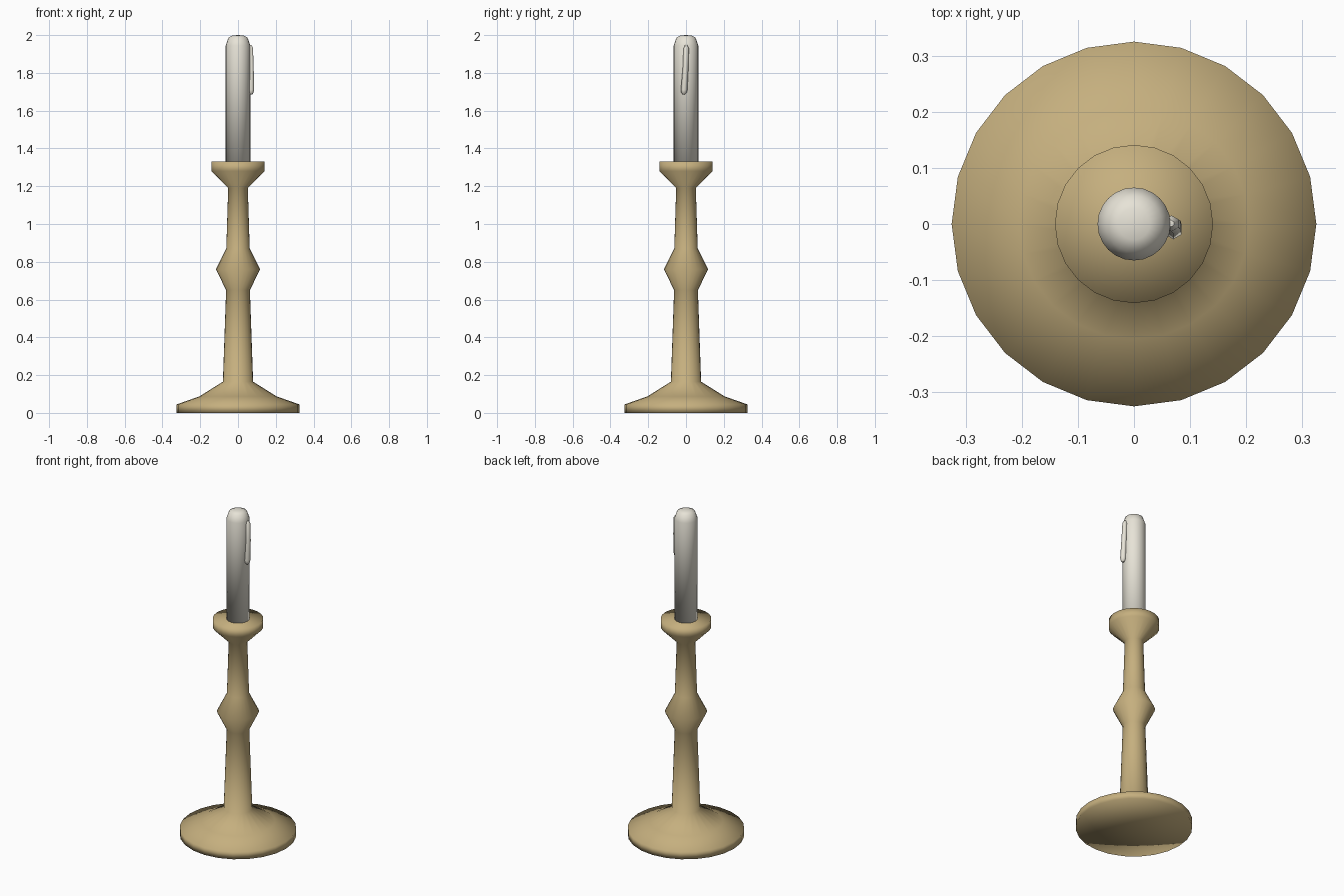
import bpy, bmesh, math

if "Cube" in bpy.data.objects:
    bpy.data.objects.remove(bpy.data.objects["Cube"])


def material(name, rgb):
    mat = bpy.data.materials.new(name)
    mat.diffuse_color = (*rgb, 1)
    mat.use_nodes = True
    mat.node_tree.nodes["Principled BSDF"].inputs["Base Color"].default_value = mat.diffuse_color
    return mat


def finish(obj, mat):
    obj.data.materials.append(mat)
    for poly in obj.data.polygons:
        poly.use_smooth = True


def lathe(name, profile, sides, mat):
    """Spin a closed (r, z) profile, bottom to top, around the z axis."""
    bm = bmesh.new()
    verts = [bm.verts.new((r, 0, z)) for r, z in profile]
    edges = [bm.edges.new(pair) for pair in zip(verts, verts[1:])]
    bmesh.ops.spin(bm, geom=verts + edges, cent=(0, 0, 0), axis=(0, 0, 1),
                   angle=math.tau, steps=sides, use_merge=True)
    bmesh.ops.remove_doubles(bm, verts=bm.verts, dist=1e-4)
    bmesh.ops.recalc_face_normals(bm, faces=bm.faces)
    mesh = bpy.data.meshes.new(name)
    bm.to_mesh(mesh)
    bm.free()
    obj = bpy.data.objects.new(name, mesh)
    bpy.context.collection.objects.link(obj)
    finish(obj, mat)
    return obj


brass = material("brass", (0.56, 0.43, 0.21))
wax = material("wax", (0.80, 0.77, 0.68))

# Holder: foot with a closed underside, tapered stem, knob and cup
lathe("candle_holder", [
    (0.0, 0.0), (0.325, 0.0), (0.325, 0.045), (0.205, 0.087), (0.08, 0.165),
    (0.063, 0.65), (0.117, 0.76), (0.062, 0.87), (0.052, 1.19),
    (0.141, 1.28), (0.141, 1.33), (0.0, 1.33)], 24, brass)

# Candle with a softened top
lathe("candle", [(0.0, 1.33), (0.065, 1.33), (0.065, 1.945), (0.05, 1.988),
                 (0.028, 1.998), (0.0, 2.0)], 24, wax)

# Wax drip running down the +x side
curve = bpy.data.curves.new("wax_drip", 'CURVE')
curve.dimensions = '3D'
curve.bevel_depth = 0.015
curve.bevel_resolution = 1
curve.use_fill_caps = True
path = [(0.066, 0.001, 1.947, 0.4), (0.067, 0.001, 1.93, 0.95),
        (0.070, -0.002, 1.83, 1.0), (0.070, -0.010, 1.71, 1.15),
        (0.070, -0.011, 1.695, 0.95), (0.070, -0.011, 1.686, 0.4)]
spline = curve.splines.new('POLY')
spline.points.add(len(path) - 1)
for point, (x, y, z, radius) in zip(spline.points, path):
    point.co = (x, y, z, 1)
    point.radius = radius
drip = bpy.data.objects.new("wax_drip", curve)
bpy.context.collection.objects.link(drip)
bpy.ops.object.select_all(action='DESELECT')
drip.select_set(True)
bpy.context.view_layer.objects.active = drip
bpy.ops.object.convert(target='MESH')
finish(bpy.context.view_layer.objects.active, wax)
